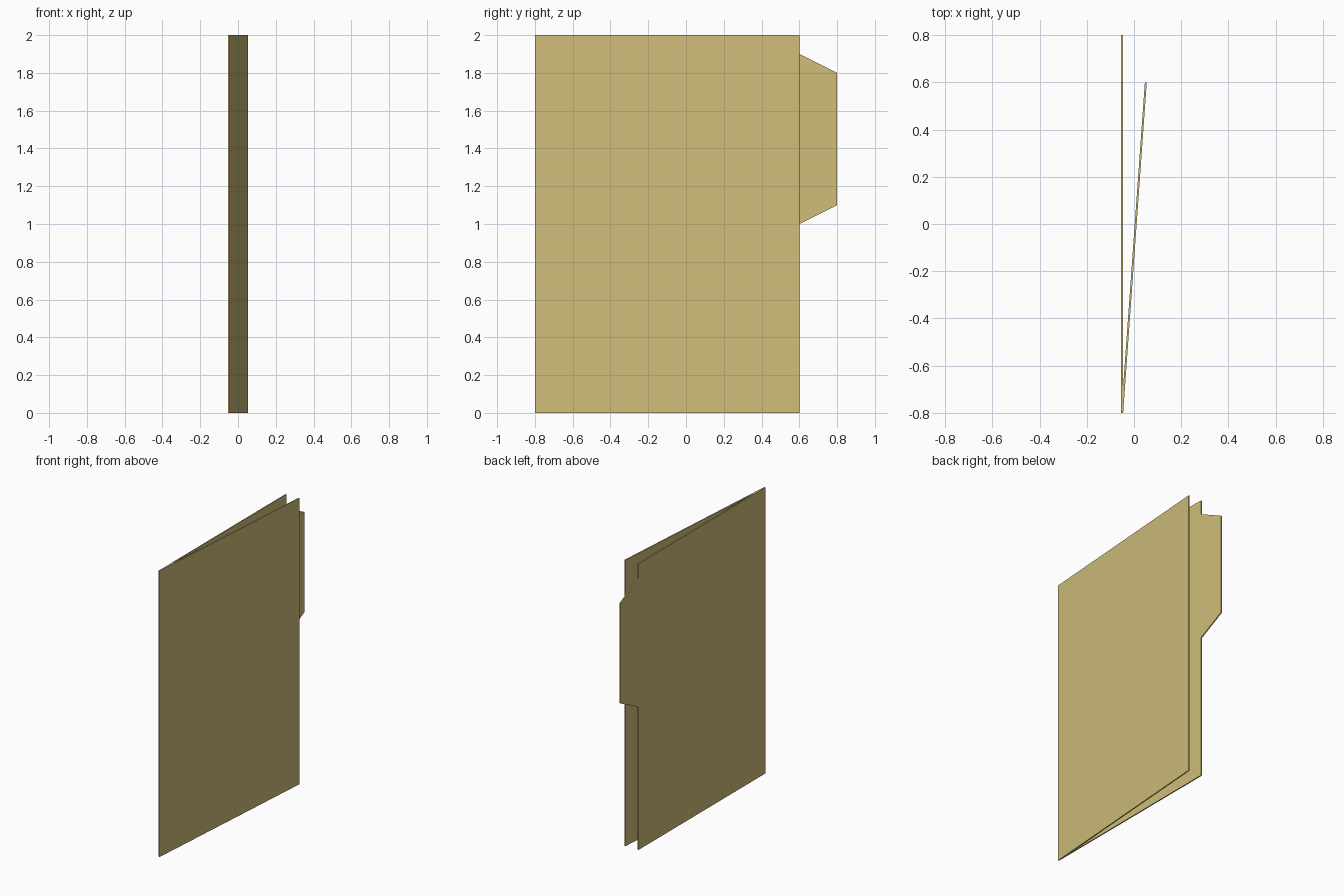
import bpy, bmesh

if "Cube" in bpy.data.objects:
    bpy.data.objects.remove(bpy.data.objects["Cube"])

card = bpy.data.materials.new("manila_card")
card.diffuse_color = (0.62, 0.51, 0.19, 1)
card.use_nodes = True
card.node_tree.nodes["Principled BSDF"].inputs["Base Color"].default_value = card.diffuse_color

THICK = 0.008
SPINE_X, SPINE_Y = -0.054, -0.8


def sheet(name, outline, slope=0.0):
    """Thin card sheet from a (y, z) outline, leaning in x away from the spine."""
    bm = bmesh.new()
    verts = [bm.verts.new((SPINE_X + slope * (y - SPINE_Y), y, z)) for y, z in outline]
    face = bm.faces.new(verts)
    new = bmesh.ops.extrude_face_region(bm, geom=[face])["geom"]
    moved = [g for g in new if isinstance(g, bmesh.types.BMVert)]
    bmesh.ops.translate(bm, verts=moved, vec=(THICK, 0, 0))
    bmesh.ops.recalc_face_normals(bm, faces=bm.faces)
    mesh = bpy.data.meshes.new(name)
    bm.to_mesh(mesh)
    bm.free()
    mesh.materials.append(card)
    obj = bpy.data.objects.new(name, mesh)
    bpy.context.collection.objects.link(obj)
    return obj


# upright back cover with the index tab
sheet("back_cover_with_tab", [(-0.8, 0), (0.6, 0), (0.6, 1.0), (0.8, 1.1),
                              (0.8, 1.8), (0.6, 1.9), (0.6, 2), (-0.8, 2)])

# front cover, slightly opened about the spine
sheet("front_cover", [(-0.8, 0), (0.6, 0), (0.6, 2), (-0.8, 2)], slope=0.1 / 1.4)
